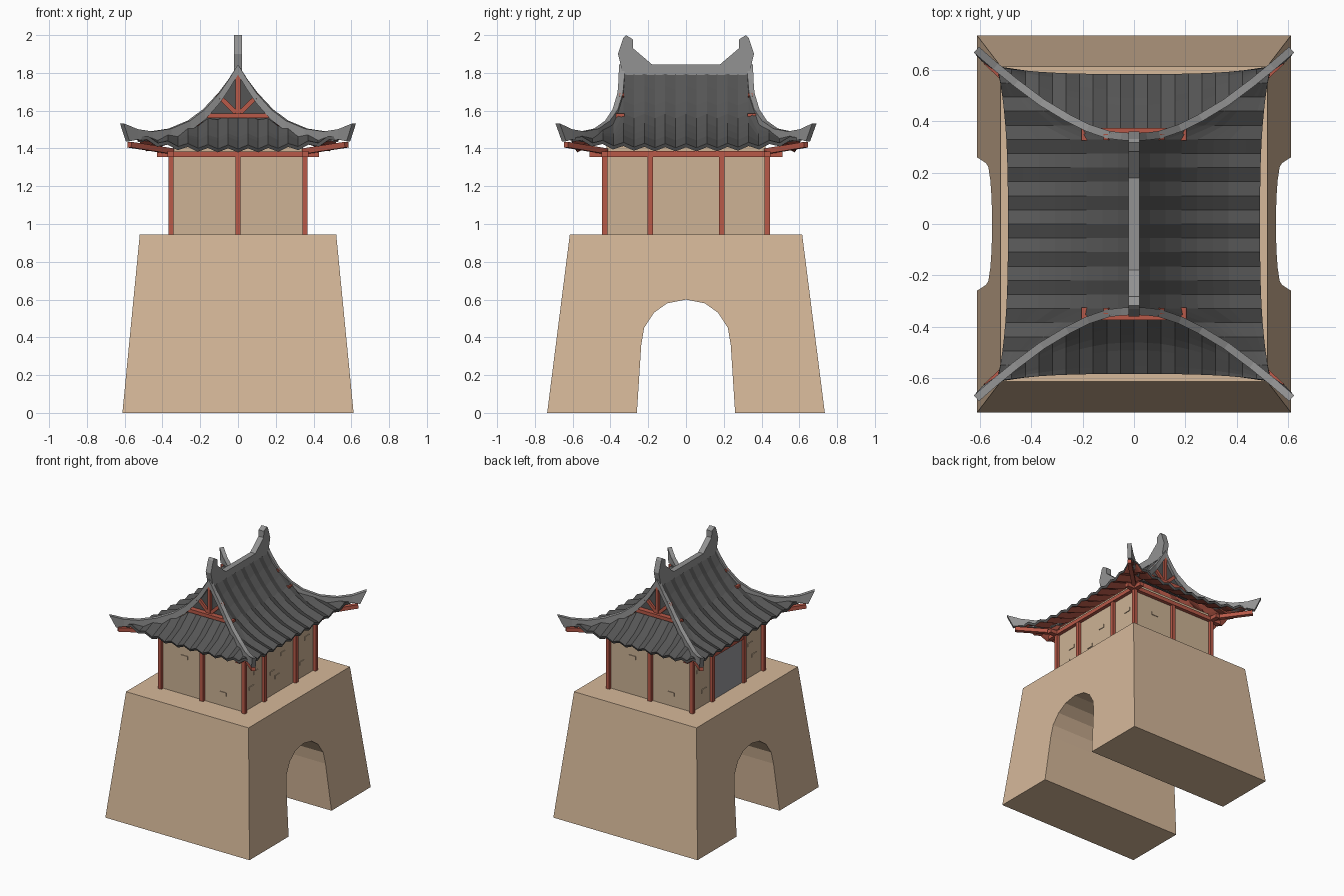
import bpy, bmesh, math
from mathutils import Vector

if "Cube" in bpy.data.objects:
    bpy.data.objects.remove(bpy.data.objects["Cube"])


def material(name, r, g, b):
    m = bpy.data.materials.new(name)
    m.use_nodes = True
    m.diffuse_color = (r, g, b, 1)
    m.node_tree.nodes["Principled BSDF"].inputs["Base Color"].default_value = (r, g, b, 1)
    return m


SAND = material("sandstone", 0.67, 0.48, 0.32)
WALL = material("wall plaster", 0.61, 0.45, 0.30)
RED = material("red timber", 0.48, 0.10, 0.065)
TILE = material("dark roof tile", 0.09, 0.09, 0.09)
RIDGE = material("ridge grey", 0.29, 0.29, 0.29)
DOOR = material("door grey", 0.32, 0.32, 0.34)


def build(name, verts, faces, mats, upward=False):
    bm = bmesh.new()
    vs = [bm.verts.new(v) for v in verts]
    for f in faces:
        bm.faces.new([vs[i] for i in f])
    bm.normal_update()
    if upward:
        bmesh.ops.reverse_faces(bm, faces=[f for f in bm.faces if f.normal.z < 0])
    else:
        bmesh.ops.recalc_face_normals(bm, faces=bm.faces[:])
    me = bpy.data.meshes.new(name)
    bm.to_mesh(me)
    bm.free()
    for m in mats:
        me.materials.append(m)
    ob = bpy.data.objects.new(name, me)
    bpy.context.collection.objects.link(ob)
    return ob


def loft(name, rings, mat):
    # joins equal rings of points and caps both ends
    n = len(rings[0])
    verts = [p for r in rings for p in r]
    faces = [list(range(n)), list(range(len(verts) - n, len(verts)))]
    for k in range(len(rings) - 1):
        for i in range(n):
            j = (i + 1) % n
            faces.append([k * n + i, k * n + j, (k + 1) * n + j, (k + 1) * n + i])
    return build(name, verts, faces, [mat])


def box(name, lo, hi, mat):
    ring = lambda z: [(lo[0], lo[1], z), (hi[0], lo[1], z), (hi[0], hi[1], z), (lo[0], hi[1], z)]
    return loft(name, [ring(lo[2]), ring(hi[2])], mat)


def block(name, c, s, mat):
    return box(name, [a - b / 2 for a, b in zip(c, s)], [a + b / 2 for a, b in zip(c, s)], mat)


def beam(name, a, b, w, h, mat):
    a, b = Vector(a), Vector(b)
    d = (b - a).normalized()
    side = d.cross(Vector((0, 0, 1))).normalized() * w / 2
    up = side.cross(d).normalized() * h / 2
    ring = lambda p: [p + side + up, p - side + up, p - side - up, p + side - up]
    return loft(name, [ring(a), ring(b)], mat)


def lerp(pts, t):
    for (a, u), (b, v) in zip(pts, pts[1:]):
        if t <= b:
            return u + (v - u) * max(0, t - a) / (b - a)
    return pts[-1][1]


# Tapered gate base with the arched passage
TOP = 0.945
arch = [(0.26, 0), (0.237, 0.36), (0.222, 0.45), (0.17, 0.53), (0.1, 0.58)]
outline = [(-0.735, 0)] + [(-y, z) for y, z in arch] + [(0, 0.6)] + arch[::-1]
outline += [(0.735, 0), (0.615, TOP), (-0.615, TOP)]
loft("gate_base", [[(s * (0.612 - 0.092 * z / TOP), y, z) for y, z in outline] for s in (-1, 1)], SAND)

# Pavilion walls, posts and beams
box("pavilion_walls", (-0.345, -0.42, TOP - 0.005), (0.345, 0.42, 1.42), WALL)
posts = {(x, y) for x in (-0.355, 0, 0.355) for y in (-0.43, 0.43)}
posts |= {(x, y) for x in (-0.355, 0.355) for y in (-0.19, 0.19)}
for x, y in sorted(posts):
    box("post", (x - 0.014, y - 0.014, TOP), (x + 0.014, y + 0.014, 1.36), RED)
for s in (-1, 1):
    block("end_beam", (0, s * 0.43, 1.37), (0.86, 0.034, 0.03), RED)
    block("side_beam", (s * 0.355, 0, 1.371), (0.034, 1.02, 0.03), RED)

# Door on one side
box("door", (-0.351, -0.18, TOP), (-0.344, 0.18, 1.28), DOOR)
box("door_lintel", (-0.365, -0.18, 1.28), (-0.34, 0.18, 1.308), RED)

# Exposed bricks
for s in (-1, 1):
    for x, z in ((-0.16, 1.232), (0.17, 1.04)):
        block("end_brick", (-s * x if s > 0 else x, s * 0.42, z), (0.055, 0.01, 0.026), WALL)
    for y, z in ((-0.33, 1.1), (-0.28, 1.2), (0.28, 1.06), (0.34, 1.23)):
        block("side_brick", (s * 0.345, y, z), (0.01, 0.055, 0.026), WALL)
for y, z in ((-0.08, 1.12), (0.05, 1.22), (-0.02, 1.07)):
    block("side_brick", (0.345, y, z), (0.01, 0.055, 0.026), WALL)

# Hip line in plan and height, shared by ridges and tiles
hip = [(0, 0.34, 1.845), (0.05, 0.342, 1.765), (0.1, 0.348, 1.695), (0.18, 0.375, 1.607),
       (0.26, 0.415, 1.547), (0.36, 0.475, 1.505), (0.46, 0.55, 1.49),
       (0.54, 0.615, 1.502), (0.615, 0.68, 1.533)]
hip_y = [(x, y) for x, y, z in hip]
hip_x = [(y, x) for x, y, z in hip]
slope = [(0, 1.82), (0.05, 1.737), (0.1, 1.665), (0.18, 1.575), (0.26, 1.513), (0.36, 1.457), (0.5, 1.412)]
skirt = [(0.34, 1.572), (0.42, 1.505), (0.475, 1.46), (0.585, 1.408)]
STEPS = 8


def tiles(name, columns, point):
    # corrugated sheet: dark above, red timber below
    verts = [point(c, k / STEPS, 0.011 * (1 if i % 2 else -1))
             for i, c in enumerate(columns) for k in range(STEPS + 1)]
    n = STEPS + 1
    faces = [[i * n + k, i * n + k + 1, i * n + n + k + 1, i * n + n + k]
             for i in range(len(columns) - 1) for k in range(STEPS)]
    ob = build(name, verts, faces, [TILE, RED], True)
    mod = ob.modifiers.new("thickness", "SOLIDIFY")
    mod.thickness = 0.02
    mod.offset = -1
    mod.material_offset = 1
    return ob


for s in (-1, 1):
    def main_point(y, t, wave):
        flare = (abs(y) / 0.6) ** 3
        end = 0.492 + 0.038 * flare
        start = min(lerp(hip_x, abs(y)), end - 0.02)
        x = start + (end - start) * t
        return (s * x, y, lerp(slope, x) + 0.05 * flare * x / 0.5 + wave)

    def skirt_point(x, t, wave):
        flare = (abs(x) / 0.5) ** 3
        end = 0.585 + 0.022 * flare
        start = min(lerp(hip_y, abs(x)), end - 0.02)
        y = start + (end - start) * t
        return (x, s * y, lerp(skirt, y) + 0.05 * flare * (y - 0.34) / 0.245 + wave)

    tiles("main_roof_slope", [0.055 * i for i in range(-11, 12)], main_point)
    tiles("end_roof_skirt", [0.053 * i for i in range(-10, 11)], skirt_point)

    # Curved ridge sweeping over the gable to both corners
    path = [(-x, y, z) for x, y, z in hip[:0:-1]] + hip
    rings = []
    for i, (x, y, z) in enumerate(path):
        a, b = path[max(i - 1, 0)], path[min(i + 1, len(path) - 1)]
        d = Vector((b[0] - a[0], b[1] - a[1])).normalized() * 0.015
        tip = i in (0, len(path) - 1)
        drop = 0.095 if tip else 0.055
        k = 0.95 if tip else 1
        rings.append([(x - d.y, s * (y + d.x), z), (x + d.y, s * (y - d.x), z),
                      (x * k + d.y, s * (y * k - d.x), z - drop),
                      (x * k - d.y, s * (y * k + d.x), z - drop)])
    loft("curved_ridge", rings, RIDGE)

    # Gable panel and its timber truss
    tri = [(x, lerp(slope, x)) for x in (0.22, 0.18, 0.1, 0.05, 0)]
    gable = [(-0.22, 1.53)] + [(-x, z) for x, z in tri] + tri[-2::-1] + [(0.22, 1.53)]
    loft("gable_panel", [[(x, s * y, z) for x, z in gable] for y in (0.315, 0.335)], TILE)
    block("truss_tie_beam", (0, s * 0.35, 1.573), (0.41, 0.048, 0.026), RED)
    block("truss_king_post", (0, s * 0.34, 1.69), (0.024, 0.03, 0.22), RED)
    for m in (-1, 1):
        beam("truss_brace", (m * 0.012, s * 0.34, 1.59), (m * 0.11, s * 0.34, 1.685), 0.024, 0.024, RED)
        # Corner rafters under the eaves
        beam("corner_rafter", (m * 0.35, s * 0.425, 1.385), (m * 0.575, s * 0.635, 1.42), 0.03, 0.03, RED)

# Main ridge with upswept horn ends
horn = [(0.18, 1.845), (0.28, 1.93), (0.282, 1.978), (0.318, 2.0), (0.332, 1.985),
        (0.36, 1.9), (0.343, 1.83), (0.34, 1.79)]
crest = horn + [(-y, z) for y, z in horn[::-1]]
loft("main_ridge", [[(x, y, z) for y, z in crest] for x in (-0.022, 0.022)], RIDGE)
